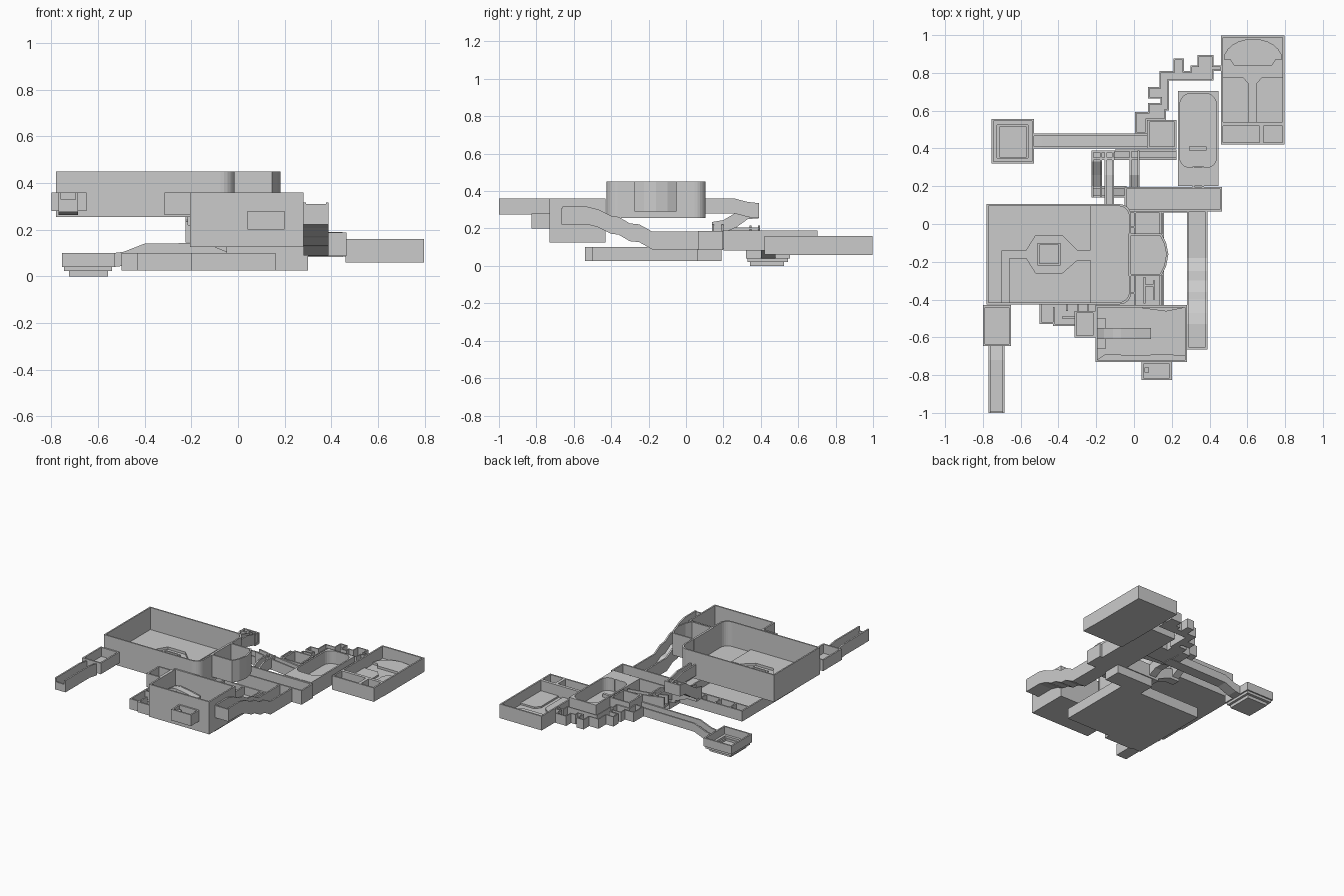
import bpy, bmesh, math
from mathutils import Vector

if "Cube" in bpy.data.objects:
    bpy.data.objects.remove(bpy.data.objects["Cube"])

W = 0.011  # wall thickness


def finish(name, bm):
    bmesh.ops.recalc_face_normals(bm, faces=bm.faces)
    me = bpy.data.meshes.new(name)
    bm.to_mesh(me)
    bm.free()
    ob = bpy.data.objects.new(name, me)
    bpy.context.collection.objects.link(ob)
    return ob


def rect(x0, x1, y0, y1, r=(0.0005,) * 4, seg=6):
    """Rectangle with a radius for each corner: SW, SE, NE, NW."""
    pts = []
    for i, (x, y, sx, sy) in enumerate(((x0, y0, 1, 1), (x1, y0, -1, 1), (x1, y1, -1, -1), (x0, y1, 1, -1))):
        for k in range(seg + 1):
            a = math.pi + i * math.pi / 2 + k * math.pi / 2 / seg
            pts.append((x + sx * r[i] + r[i] * math.cos(a), y + sy * r[i] + r[i] * math.sin(a)))
    return pts


def inset(poly, d):
    out, n = [], len(poly)
    for i in range(n):
        p, a, b = (Vector(poly[j % n]) for j in (i, i - 1, i + 1))
        e, f = (p - a).normalized(), (b - p).normalized()
        n1, n2 = Vector((-e.y, e.x)), Vector((-f.y, f.x))
        m = n1 + n2
        out.append(p + m * (2 * d / m.length_squared))
    return out


def tray(name, outer, z0, z1, floor=0.015, inner=None, wall=W):
    """Open-topped room; floor=None leaves a ring of wall only. Outline is anticlockwise."""
    inner = inner or inset(outer, wall)
    bm = bmesh.new()
    zf = z0 if floor is None else z0 + floor
    loops = [[bm.verts.new((p[0], p[1], z)) for p in poly]
             for poly, z in ((outer, z0), (outer, z1), (inner, z1), (inner, zf))]
    pairs = list(zip(loops, loops[1:]))
    if floor is None:
        pairs.append((loops[3], loops[0]))
    else:
        bm.faces.new(loops[0])
        bm.faces.new(loops[3])
    n = len(outer)
    for a, b in pairs:
        for i in range(n):
            j = (i + 1) % n
            bm.faces.new((a[i], a[j], b[j], b[i]))
    return finish(name, bm)


def room(name, x0, x1, y0, y1, z0, z1, **kw):
    return tray(name, [(x0, y0), (x1, y0), (x1, y1), (x0, y1)], z0, z1, **kw)


def prism(name, poly, z0, z1):
    bm = bmesh.new()
    f = bm.faces.new([bm.verts.new((x, y, z0)) for x, y in poly])
    ext = bmesh.ops.extrude_face_region(bm, geom=[f])
    bmesh.ops.translate(bm, vec=(0, 0, z1 - z0), verts=[v for v in ext['geom'] if isinstance(v, bmesh.types.BMVert)])
    return finish(name, bm)


def block(name, x0, x1, y0, y1, z0, z1):
    return prism(name, [(x0, y0), (x1, y0), (x1, y1), (x0, y1)], z0, z1)


def channel(name, axis, a0, a1, path, h, floor=0.015):
    """Open corridor with a U section; path is (distance, underside height)."""
    prof = [(a0, 0), (a1, 0), (a1, h), (a1 - W, h), (a1 - W, floor), (a0 + W, floor), (a0 + W, h), (a0, h)]
    bm = bmesh.new()
    rows = [[bm.verts.new((t, u, z + v) if axis == 'x' else (u, t, z + v)) for u, v in prof] for t, z in path]
    for a, b in zip(rows, rows[1:]):
        for i in range(8):
            j = (i + 1) % 8
            bm.faces.new((a[i], a[j], b[j], b[i]))
    bm.faces.new(rows[0])
    bm.faces.new(rows[-1])
    return finish(name, bm)


# Great hall with raised floors around a central channel
t = 0.0005
tray('great_hall', rect(-.78, -.015, -.425, .105, (t, .06, .06, t)), .255, .45, .017,
     rect(-.77, -.026, -.415, .095, (t, .055, .055, t)))
prism('hall_floor_north', [(-.70, -.14), (-.57, -.14), (-.52, -.06), (-.38, -.06), (-.30, -.14), (-.23, -.14),
                           (-.23, .097), (-.772, .097), (-.772, -.417), (-.70, -.417)], .26, .29)
prism('hall_floor_south', [(-.66, -.417), (-.23, -.417), (-.23, -.19), (-.30, -.19), (-.38, -.26),
                           (-.52, -.26), (-.57, -.18), (-.66, -.18)], .26, .29)
room('hall_basin', -.51, -.39, -.22, -.10, .26, .285)

# Alcove bulging from the hall
tray('hall_alcove', [(-.03, -.275), (.145, -.275), (.17, -.225), (.182, -.16), (.17, -.10), (.145, -.05), (-.03, -.05)],
     .29, .45)

# South-west passage
room('southwest_chamber', -.80, -.65, -.645, -.43, .28, .36)
channel('southwest_passage', 'y', -.77, -.685, [(-1, .275), (-.72, .275), (-.64, .262)], .085)
block('passage_end_wall', -.77, -.685, -1, -.99, .275, .33)

# Tall front chamber with ledge and arched bridge
room('front_chamber', -.205, .28, -.73, -.43, .125, .36)
prism('front_ledge', [(-.195, -.72), (-.15, -.69), (.02, -.70), (.15, -.69), (.27, -.70), (.27, -.44), (.17, -.46),
                      (.02, -.44), (-.195, -.44), (-.195, -.5), (-.15, -.5), (-.15, -.66), (-.195, -.66)], .13, .16)
channel('bridge', 'x', -.61, -.55, [(-.195, .22), (-.16, .265), (-.11, .295), (-.07, .30), (.0, .29), (.09, .27)], .016, .014)
room('front_annex', .04, .20, -.825, -.73, .2, .28)
block('annex_pillar', .055, .08, -.785, -.76, .21, .26)
room('front_side_cell', -.315, -.205, -.60, -.46, .262, .36)

# Undercroft: a low maze beneath the hall
tray('undercroft', [(-.50, -.53), (-.43, -.53), (-.43, -.54), (-.20, -.54), (-.20, -.5), (.16, -.5),
                    (.16, .07), (-.50, .07)], .025, .10)
for i, (x0, x1, y0, y1) in enumerate((
        (-.43, -.42, -.53, -.44), (-.38, -.30, -.50, -.49), (-.36, -.35, -.46, -.36), (-.30, -.29, -.5, -.4),
        (-.49, -.36, -.37, -.36), (-.25, -.24, -.53, -.40), (-.25, 0, -.37, -.36), (0, .01, -.45, .06),
        (.05, .06, -.42, -.28), (.06, .11, -.33, -.32), (.10, .11, -.40, -.30), (.135, .145, -.45, .06),
        (-.49, .01, -.02, -.01), (-.40, -.39, -.02, .06), (-.28, -.27, -.02, .06), (-.16, -.15, -.02, .06))):
    block(f'maze_wall_{i}', x0, x1, y0, y1, .035, .10)
room('undercroft_gate', 0, .30, .06, .19, .025, .10)

# East sloping corridor and the crossing gallery
channel('east_corridor', 'y', .28, .388, [(-.66, .222), (-.53, .222), (-.47, .207), (-.40, .172), (-.36, .167),
                                         (-.30, .132), (-.25, .127), (-.18, .088), (.07, .088)], .095)
block('corridor_end_wall', .28, .388, -.665, -.655, .222, .31)
room('crossing_gallery', -.05, .465, .065, .197, .086, .187)

# Looping stairs between gallery and hall
channel('hall_stair', 'y', -.155, -.105, [(.10, .28), (.26, .28), (.33, .262), (.39, .255)], .08)
channel('west_stair', 'y', -.225, -.17, [(.14, .155), (.20, .165), (.26, .20), (.33, .25), (.39, .255)], .08)
channel('stair_landing', 'x', .34, .39, [(-.225, .255), (-.10, .255)], .08)
channel('stair_foot', 'x', .14, .20, [(-.225, .145), (-.15, .145), (-.04, .10)], .075)
channel('inner_stair', 'y', -.025, .03, [(.19, .10), (.26, .13), (.34, .13), (.39, .13)], .075)
channel('inner_passage', 'x', .34, .395, [(-.10, .14), (.03, .12), (.225, .10)], .075)

# West sunken chamber, stepping down in terraces
room('west_chamber_wall', -.755, -.53, .32, .555, .04, .10, floor=None)
room('west_chamber_step', -.745, -.54, .33, .545, .022, .045, floor=None, wall=.02)
room('west_chamber_pit', -.725, -.558, .343, .525, 0, .03, wall=.012)
channel('west_corridor', 'x', .40, .478, [(-.53, .04), (-.49, .045), (-.40, .08), (.08, .085)], .06)
room('junction_room', .07, .225, .40, .55, .09, .19)

# North chamber with rounded interior
tray('north_chamber', rect(.232, .447, .20, .703), .082, .19, .015,
     rect(.243, .436, .30, .692, (.05, .05, .06, .06)))
channel('north_entry', 'y', .31, .37, [(.195, .09), (.305, .09)], .1)
block('north_bench', .29, .385, .39, .41, .09, .12)

# Winding cave path leading north-east
tray('cave_path', [(.005, .48), (.07, .48), (.07, .55), (.17, .55), (.17, .60), (.185, .60), (.185, .76), (.42, .76),
                   (.42, .81), (.465, .81), (.465, .84), (.42, .84), (.42, .895), (.335, .895), (.335, .84),
                   (.30, .84), (.30, .81), (.265, .81), (.265, .875), (.21, .875), (.21, .81), (.135, .81),
                   (.135, .725), (.075, .725), (.075, .665), (.14, .665), (.14, .64), (.075, .64), (.075, .592),
                   (.005, .592)], .085, .155, wall=.008)

# North-east hall with arched dais and two front cells
room('northeast_hall', .46, .797, .53, .998, .058, .16)
room('northeast_cell', .46, .675, .42, .53, .06, .16)
room('northeast_closet', .675, .797, .42, .53, .06, .16)
arch = [(.63 + .155 * math.cos(a), .87 + .11 * math.sin(a)) for a in (math.pi * k / 12 for k in range(13))]
prism('arched_dais', [(.475, .87), (.51, .87), (.53, .84), (.73, .84), (.75, .87)] + arch[:-1], .065, .09)
prism('floor_left', [(.47, .54), (.61, .54), (.61, .74), (.58, .775), (.47, .775)], .065, .085)
prism('floor_right', [(.645, .54), (.787, .54), (.787, .775), (.675, .775), (.645, .74)], .065, .085)
